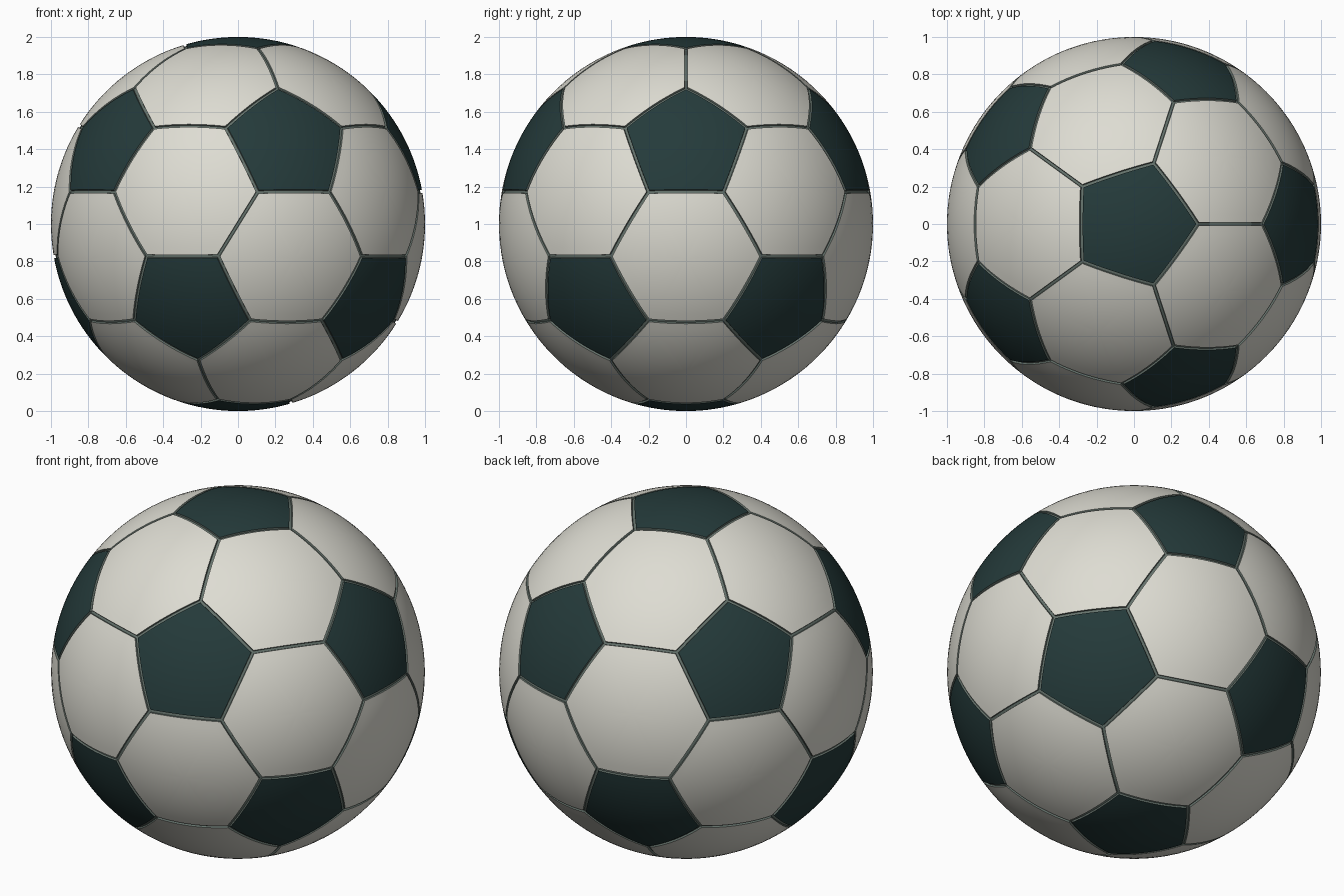
import bpy, bmesh, math
from mathutils import Vector

if "Cube" in bpy.data.objects:
    bpy.data.objects.remove(bpy.data.objects["Cube"])

R = 1.0            # ball radius
DEPTH = 0.01       # seam groove depth
HALF = 0.0095      # half of the seam width
SEGS, RINGS = 10, 8
CENTRE = Vector((0, 0, R))


def material(name, rgb):
    m = bpy.data.materials.new(name)
    m.diffuse_color = (*rgb, 1)
    m.use_nodes = True
    m.node_tree.nodes["Principled BSDF"].inputs["Base Color"].default_value = m.diffuse_color
    return m


# Icosahedron directions: poles plus two staggered rings of five
h, r = 1 / math.sqrt(5), 2 / math.sqrt(5)
ico = [Vector((0, 0, 1)), Vector((0, 0, -1))]
for k in range(5):
    for z, shift in ((h, 0), (-h, 36)):
        a = math.radians(72 * k + shift)
        ico.append(Vector((r * math.cos(a), r * math.sin(a), z)))


def near(i, j):
    return i != j and ico[i].dot(ico[j]) > 0.4


def third(i, j):
    return (2 * ico[i] + ico[j]) / 3


# Panel outlines: one pentagon per corner, one hexagon per triangle
N = range(12)
pentagons = [[third(i, j) for j in N if near(i, j)] for i in N]
hexagons = [[third(a, b) for a in t for b in t if a != b]
            for t in ((i, j, k) for i in N for j in range(i) for k in range(j))
            if near(t[0], t[1]) and near(t[1], t[2]) and near(t[0], t[2])]


def bridge(bm, a, b):
    n = len(a)
    for i in range(n):
        bm.faces.new((a[i], b[i], b[(i + 1) % n], a[(i + 1) % n]))


def add_panel(bm, seam, corners):
    """Curved panel made of concentric rings, with a groove strip round it."""
    mid = sum(corners, Vector()) / len(corners)
    n = mid.normalized()
    u = (corners[0] - mid).normalized()
    v = n.cross(u)
    corners = sorted(corners, key=lambda p: math.atan2((p - mid).dot(v), (p - mid).dot(u)))
    outline = []
    for i, p in enumerate(corners):
        q = corners[(i + 1) % len(corners)]
        outline += [p.lerp(q, s / SEGS) for s in range(SEGS)]
    apothem = ((corners[0] + corners[1]) / 2 - mid).length / corners[0].length
    inner = 1 - HALF / apothem

    def ring(target, t, radius):
        return [target.verts.new(CENTRE + mid.lerp(p, t).normalized() * radius) for p in outline]

    rings = [ring(bm, inner * (k + 1) / RINGS, R) for k in range(RINGS)]
    for a, b in zip(rings, rings[1:]):
        bridge(bm, a, b)
    hub = bm.verts.new(CENTRE + n * R)
    first = rings[0]
    for i in range(len(first)):
        bm.faces.new((hub, first[i], first[(i + 1) % len(first)]))
    # groove wall and floor
    top = ring(seam, inner, R)
    low = ring(seam, inner + (1 - inner) * 0.25, R - DEPTH)
    edge = ring(seam, 1, R - DEPTH)
    bridge(seam, top, low)
    bridge(seam, low, edge)


def finish(bm, name, mat):
    bmesh.ops.remove_doubles(bm, verts=bm.verts, dist=1e-5)
    me = bpy.data.meshes.new(name)
    bm.to_mesh(me)
    bm.free()
    me.materials.append(mat)
    ob = bpy.data.objects.new(name, me)
    bpy.context.collection.objects.link(ob)
    bpy.ops.object.select_all(action='DESELECT')
    ob.select_set(True)
    bpy.context.view_layer.objects.active = ob
    bpy.ops.object.shade_smooth_by_angle(angle=math.radians(35))


dark, light, seams = bmesh.new(), bmesh.new(), bmesh.new()
for c in pentagons:
    add_panel(dark, seams, c)
for c in hexagons:
    add_panel(light, seams, c)
finish(dark, "pentagon_panels", material("dark green", (0.018, 0.043, 0.043)))
finish(light, "hexagon_panels", material("off white", (0.73, 0.72, 0.65)))
finish(seams, "seams", material("seam grey", (0.13, 0.17, 0.15)))
